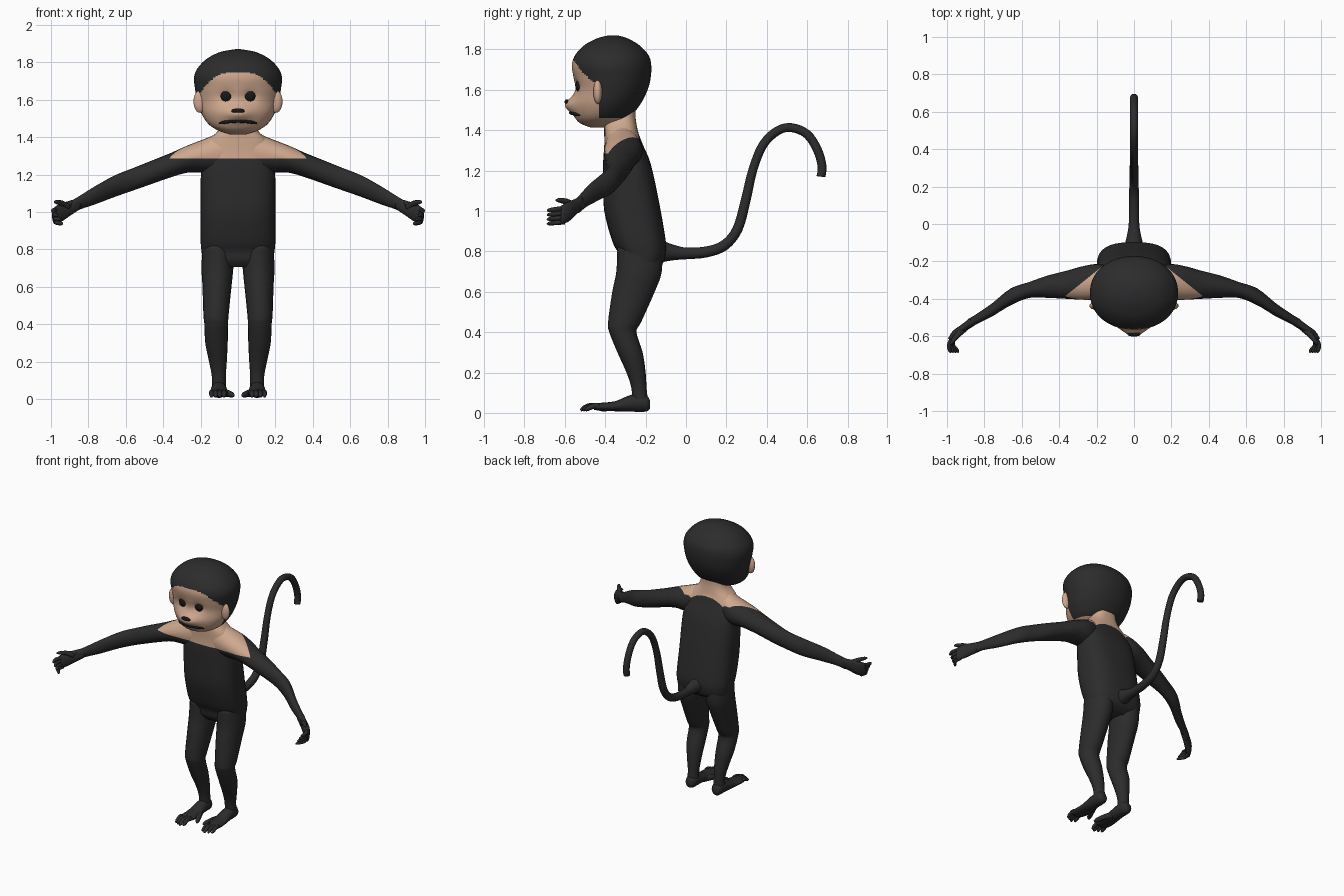
import bpy, bmesh, math
from mathutils import Vector as V
from mathutils.bvhtree import BVHTree

if "Cube" in bpy.data.objects:
    bpy.data.objects.remove(bpy.data.objects["Cube"])


def material(name, rgb):
    m = bpy.data.materials.new(name)
    m.diffuse_color = (*rgb, 1)
    m.use_nodes = True
    m.node_tree.nodes["Principled BSDF"].inputs["Base Color"].default_value = m.diffuse_color
    return m


FUR = material("charcoal fur", (0.025, 0.025, 0.026))
SKIN = material("tan skin", (0.62, 0.39, 0.27))
BLACK = material("black", (0.010, 0.009, 0.009))


def catmull(a, b, c, d, t):
    return 0.5 * (2 * b + (c - a) * t + (2 * a - 5 * b + 4 * c - d) * t * t
                  + (3 * b - a - 3 * c + d) * t ** 3)


def loft(bm, rings, sides=20, steps=3, power=2.0):
    """Smooth skin through (centre, half axis, half axis) rings, with capped ends."""
    fine = []
    last = len(rings) - 1
    for i in range(last):
        four = [rings[max(0, min(last, i + k))] for k in (-1, 0, 1, 2)]
        for s in range(steps):
            fine.append([catmull(*[r[k] for r in four], s / steps) for k in range(3)])
    fine.append(rings[-1])
    loops = []
    for c, u, v in fine:
        loop = []
        for k in range(sides):
            a = 2 * math.pi * k / sides
            p, q = math.cos(a), math.sin(a)
            p = math.copysign(abs(p) ** (2 / power), p)
            q = math.copysign(abs(q) ** (2 / power), q)
            loop.append(bm.verts.new(c + u * p + v * q))
        loops.append(loop)
    for a, b in zip(loops, loops[1:]):
        for k in range(sides):
            j = (k + 1) % sides
            bm.faces.new((a[k], a[j], b[j], b[k]))
    bm.faces.new(loops[0][::-1])
    bm.faces.new(loops[-1])


def tube(bm, path, radii, ref=(0, 0, 1), sides=10, steps=3):
    pts = [V(p) for p in path]
    rings = []
    for i, p in enumerate(pts):
        t = (pts[min(i + 1, len(pts) - 1)] - pts[max(i - 1, 0)]).normalized()
        u = t.cross(V(ref)).normalized()
        rings.append((p, u * radii[i], u.cross(t) * radii[i]))
    loft(bm, rings, sides, steps)


def box_rings(axis, rows):
    """Rows of (position, lo1, hi1, lo2, hi2) on the two other axes."""
    o = [k for k in range(3) if k != axis]
    out = []
    for s, a0, a1, b0, b1 in rows:
        c, u, v = V(), V(), V()
        c[axis], c[o[0]], c[o[1]] = s, (a0 + a1) / 2, (b0 + b1) / 2
        u[o[0]], v[o[1]] = (a1 - a0) / 2, (b1 - b0) / 2
        out.append((c, u, v))
    return out


def finish(bm, name, mats, mirror=False, rule=None, cuts=()):
    for point, normal in cuts:
        bmesh.ops.bisect_plane(bm, geom=bm.verts[:] + bm.edges[:] + bm.faces[:],
                               plane_co=point, plane_no=normal)
    bmesh.ops.recalc_face_normals(bm, faces=bm.faces[:])
    for f in bm.faces:
        f.smooth = True
        if rule:
            f.material_index = int(rule(f.calc_center_median()))
    me = bpy.data.meshes.new(name)
    bm.to_mesh(me)
    bm.free()
    for m in mats:
        me.materials.append(m)
    ob = bpy.data.objects.new(name, me)
    bpy.context.collection.objects.link(ob)
    if mirror:
        ob.modifiers.new("mirror", 'MIRROR')
    return ob


def ellipsoid(name, centre, radii, mat, mirror=False):
    bm = bmesh.new()
    bmesh.ops.create_uvsphere(bm, u_segments=20, v_segments=12, radius=1)
    for v in bm.verts:
        v.co = V([c + r * k for c, r, k in zip(centre, radii, v.co)])
    return finish(bm, name, [mat], mirror)


def bib(p):
    return p.z > 1.285 and p.y < -0.235 - 0.8 * max(0, abs(p.x) - 0.18)


# torso and neck
bm = bmesh.new()
rows = [(.705, -.30, -.16, .15), (.74, -.325, -.115, .185), (.79, -.335, -.10, .195),
        (.85, -.365, -.10, .2), (1.0, -.405, -.125, .2), (1.15, -.41, -.155, .2),
        (1.25, -.41, -.18, .195), (1.32, -.405, -.21, .185), (1.385, -.405, -.235, .155),
        (1.43, -.405, -.245, .11), (1.47, -.40, -.25, .09), (1.52, -.40, -.25, .085)]
loft(bm, box_rings(2, [(z, -w, w, f, b) for z, f, b, w in rows]), 32, 4, 2.7)
finish(bm, "torso", [FUR, SKIN], rule=bib,
       cuts=[((0, 0, 1.285), (0, 0, 1)), ((0, -.235, 0), (0, 1, 0))])

# arms
bm = bmesh.new()
rows = [(.06, -.40, -.25, 1.20, 1.44), (.18, -.405, -.215, 1.21, 1.39),
        (.27, -.405, -.225, 1.21, 1.355), (.36, -.40, -.25, 1.185, 1.315),
        (.46, -.395, -.275, 1.15, 1.275), (.56, -.395, -.31, 1.115, 1.235),
        (.66, -.435, -.345, 1.08, 1.195), (.76, -.495, -.425, 1.042, 1.14),
        (.84, -.535, -.48, 1.015, 1.09), (.89, -.565, -.51, .99, 1.06)]
loft(bm, box_rings(0, rows), 24, 4)
finish(bm, "arm", [FUR, SKIN], True, bib,
       [((0, 0, 1.285), (0, 0, 1)), ((.18, -.235, 0), (.8, 1, 0)), ((0, -.235, 0), (0, 1, 0))])

# hands with fingers and thumb
bm = bmesh.new()
thin = V((.02, .012, 0))
loft(bm, [(V((.86, -.52, 1.04)), thin * 1.1, V((0, 0, .032))),
          (V((.91, -.555, 1.015)), thin, V((0, 0, .042))),
          (V((.95, -.585, .995)), thin, V((0, 0, .05))),
          (V((.98, -.62, .98)), thin * .7, V((0, 0, .045)))], 16)
for i in range(4):
    z = 1.012 - .022 * i
    tube(bm, [(.965, -.60, z), (.988 - .006 * i, -.645, z - .004),
              (.985 - .013 * i, -.675, z - .008), (.980 - .014 * i, -.688, z - .01)],
         [.013, .012, .010, .004], sides=8)
tube(bm, [(.91, -.56, 1.025), (.94, -.59, 1.045), (.972, -.63, 1.053), (.982, -.645, 1.053)],
     [.02, .016, .011, .004], sides=8)
finish(bm, "hand", [FUR], True)

# legs
bm = bmesh.new()
rows = [(.82, .02, .19, -.34, -.12), (.70, .025, .195, -.345, -.12), (.6, .035, .19, -.365, -.155),
        (.45, .05, .185, -.386, -.222), (.4, .053, .18, -.38, -.245), (.3, .055, .175, -.34, -.215),
        (.2, .06, .155, -.295, -.20), (.12, .065, .14, -.27, -.195), (.03, .065, .14, -.265, -.185)]
loft(bm, box_rings(2, rows), 20, 4)
finish(bm, "leg", [FUR], True)

# feet with toes
bm = bmesh.new()
rows = [(-.178, .085, .125, .02, .06), (-.20, .065, .14, .006, .09), (-.27, .06, .145, .006, .09),
        (-.35, .053, .152, .008, .058), (-.42, .055, .156, .01, .05), (-.455, .065, .15, .015, .044)]
loft(bm, box_rings(1, rows), 16)
for i in range(4):
    x = .075 + .0225 * i
    r = -.012 * abs(i - 1)
    tube(bm, [(x, -.43, .034), (x, -.475 - r, .036), (x, -.508 - r, .022), (x, -.522 - r, .012)],
         [.013, .013, .012, .006], sides=8)
tube(bm, [(.08, -.31, .032), (.055, -.36, .03), (.033, -.41, .022), (.024, -.43, .016)],
     [.022, .019, .015, .006], sides=8)
finish(bm, "foot", [FUR], True)

# tail
bm = bmesh.new()
path = [(-.15, .80), (-.10, .797), (-.05, .793), (0, .79), (.1, .797), (.19, .83), (.255, .91),
        (.295, 1.05), (.33, 1.2), (.38, 1.325), (.45, 1.395), (.52, 1.413), (.60, 1.38),
        (.652, 1.30), (.674, 1.22), (.668, 1.17)]
tube(bm, [(0, y, z) for y, z in path],
     [.065, .048, .036, .029, .027, .026, .025, .024] + [.022] * 8, (1, 0, 0), 14, 4)
finish(bm, "tail", [FUR])

# head: rounded cap of hair, face pushed out at the muzzle and in at the eyes
bm = bmesh.new()
rows = [(1.413, -.47, -.40, .04), (1.435, -.525, -.34, .105), (1.47, -.55, -.275, .158),
        (1.53, -.558, -.225, .197), (1.60, -.548, -.19, .218), (1.66, -.557, -.175, .230),
        (1.72, -.565, -.172, .235), (1.77, -.55, -.185, .215), (1.82, -.505, -.23, .165),
        (1.855, -.44, -.29, .095), (1.87, -.38, -.34, .015)]
loft(bm, box_rings(2, [(z, -w, w, f, b) for z, f, b, w in rows]), 96, 8, 2.1)
for v in bm.verts:
    x, y, z = v.co
    if y < -.42:
        v.co.y -= .042 * math.exp(-(x / .075) ** 2 - ((z - 1.525) / .04) ** 2)
        v.co.y += .012 * math.exp(-((abs(x) - .063) / .04) ** 2 - ((z - 1.62) / .035) ** 2)


def face_area(p):
    line = 1.745 - .125 * (abs(p.x) / .21) ** 3
    return p.z < 1.46 or (p.y < -.43 and p.z < line)


head = finish(bm, "head", [FUR, SKIN], rule=face_area,
              cuts=[((0, -.43, 0), (0, 1, 0)), ((0, 0, 1.46), (0, 0, 1))])
tree = BVHTree.FromPolygons([v.co for v in head.data.vertices],
                            [p.vertices[:] for p in head.data.polygons])


def front_y(x, z):
    return tree.ray_cast(V((x, -2, z)), V((0, 1, 0)))[0].y


# ears, eyes, nose and mouth
ellipsoid("ear", (.203, -.437, 1.59), (.035, .022, .06), SKIN, True)
ellipsoid("eye", (.063, front_y(.063, 1.62), 1.62), (.03, .016, .03), BLACK, True)
ellipsoid("nose", (0, front_y(0, 1.54) + .004, 1.54), (.036, .012, .013), BLACK)
bm = bmesh.new()
points = []
for i in range(11):
    x = -.1 + .02 * i
    z = 1.486 - 1.2 * x * x
    points.append((x, front_y(x, z), z))
tube(bm, points, [.004] + [.009] * 9 + [.004], sides=8, steps=2)
finish(bm, "mouth", [BLACK])
